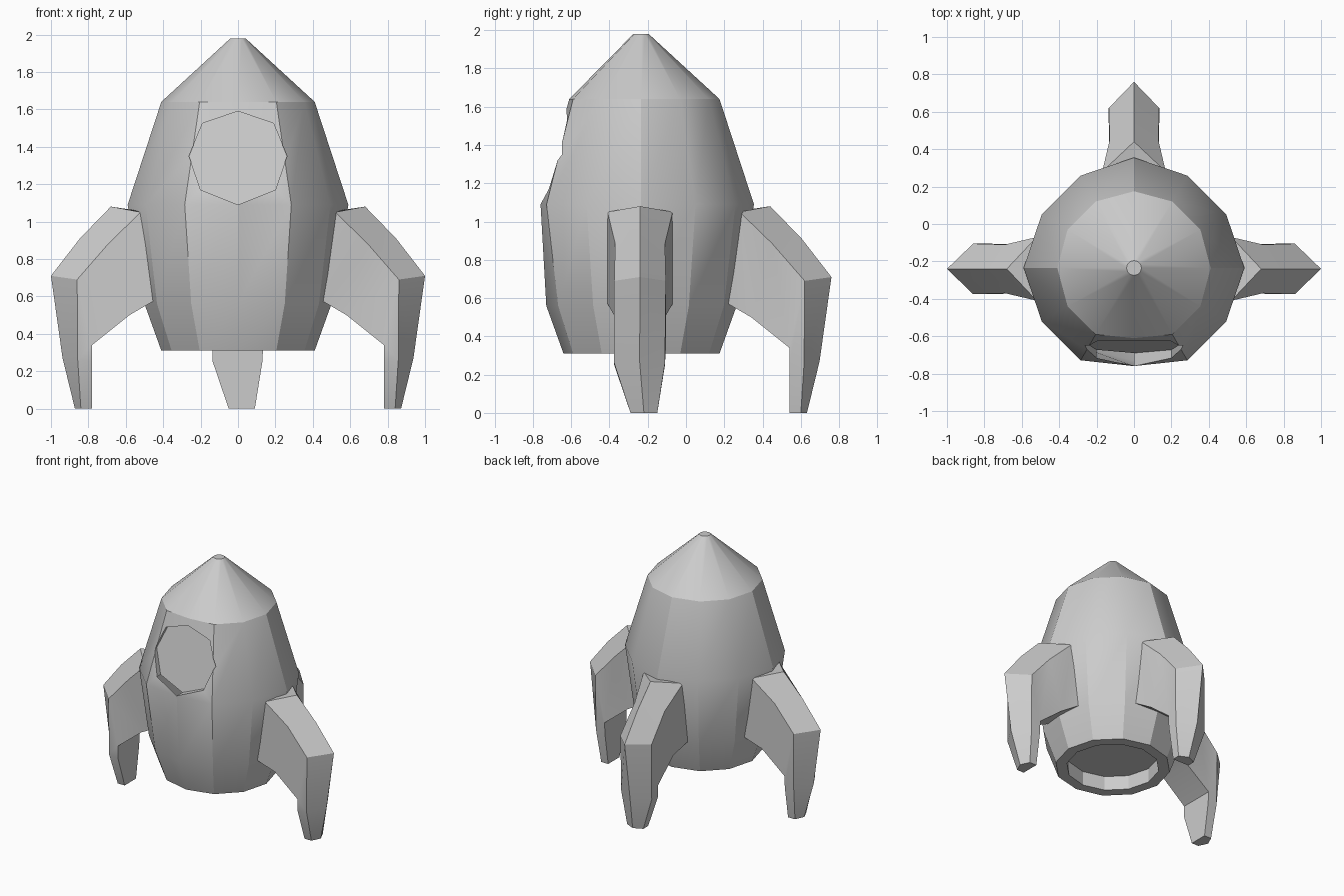
import bpy, bmesh, math

if "Cube" in bpy.data.objects:
    bpy.data.objects.remove(bpy.data.objects["Cube"])

CY = -0.235  # hull axis


def make(name, bm):
    bmesh.ops.recalc_face_normals(bm, faces=bm.faces)
    me = bpy.data.meshes.new(name)
    bm.to_mesh(me)
    bm.free()
    ob = bpy.data.objects.new(name, me)
    bpy.context.collection.objects.link(ob)
    return ob


def select(ob):
    bpy.ops.object.select_all(action='DESELECT')
    ob.select_set(True)
    bpy.context.view_layer.objects.active = ob


def smooth(ob, deg):
    select(ob)
    bpy.ops.object.shade_smooth_by_angle(angle=math.radians(deg))


def loft(bm, rings):
    """Skin a list of closed point loops and cap both ends."""
    vs = [[bm.verts.new(p) for p in r] for r in rings]
    for a, b in zip(vs, vs[1:]):
        n = len(a)
        for i in range(n):
            j = (i + 1) % n
            bm.faces.new((a[i], a[j], b[j], b[i]))
    bm.faces.new(vs[0])
    bm.faces.new(vs[-1])


# Hull: twelve-sided, flattened at the front; (radius, front radius, z)
profile = [(0.33, 0.33, 0.42), (0.33, 0.33, 0.31), (0.41, 0.405, 0.31),
           (0.50, 0.495, 0.56), (0.57, 0.525, 1.09),
           (0.41, 0.375, 1.64), (0.04, 0.04, 1.98)]
rings = []
for r, front, z in profile:
    ring = []
    for i in range(12):
        a = math.radians(30 * i)
        rr = front if i == 9 else r
        if z == 1.09 and i in (0, 3, 6):
            rr = 0.59
        ring.append((rr * math.cos(a), CY + rr * math.sin(a), z))
    rings.append(ring)
bm = bmesh.new()
loft(bm, rings)
hull = make("hull", bm)

# Recessed octagonal window with a floor leaning back
outline = [(0, 1.59), (0.19, 1.525), (0.262, 1.35), (0.2, 1.17),
           (0, 1.09), (-0.2, 1.17), (-0.262, 1.35), (-0.19, 1.525)]
bm = bmesh.new()
loft(bm, [[(x, -0.58 - 0.22 * (1.59 - z), z) for x, z in outline],
          [(x, -1.0, z) for x, z in outline]])
cutter = make("window_cutter", bm)
cutter.hide_render = True
mod = hull.modifiers.new("window", 'BOOLEAN')
mod.operation = 'DIFFERENCE'
mod.solver = 'EXACT'
mod.object = cutter
select(hull)
bpy.ops.object.modifier_apply(modifier=mod.name)
bpy.data.objects.remove(cutter)
smooth(hull, 27)

# Landing fins: inner edge, side corner, outer ridge, side offsets
sections = [
    ((0.38, 0.61), (0.42, 1.04), (0.50, 1.045), -0.17, 0.17),
    ((0.46, 0.57), (0.52, 1.05), (0.68, 1.08), -0.17, 0.17),
    ((0.58, 0.50), (0.69, 0.885), (0.845, 0.91), -0.13, 0.13),
    ((0.78, 0.34), (0.86, 0.69), (1.00, 0.71), -0.135, 0.135),
    ((0.78, 0.25), (0.857, 0.26), (0.938, 0.27), -0.135, 0.13),
    ((0.78, 0.0), (0.84, 0.0), (0.872, 0.0), -0.05, 0.09),
]


def fin(name, place):
    bm = bmesh.new()
    rings = []
    for i, c, r, lo, hi in sections:
        pts = [(i[0], lo, i[1]), (c[0], lo, c[1]), (r[0], (lo + hi) / 2, r[1]),
               (c[0], hi, c[1]), (i[0], hi, i[1])]
        rings.append([place(*p) for p in pts])
    loft(bm, rings)
    smooth(make(name, bm), 30)


fin("right_fin", lambda d, s, z: (d, s - 0.24, z))
fin("left_fin", lambda d, s, z: (-d, s - 0.24, z))
fin("back_fin", lambda d, s, z: (s, d - 0.24, z))
